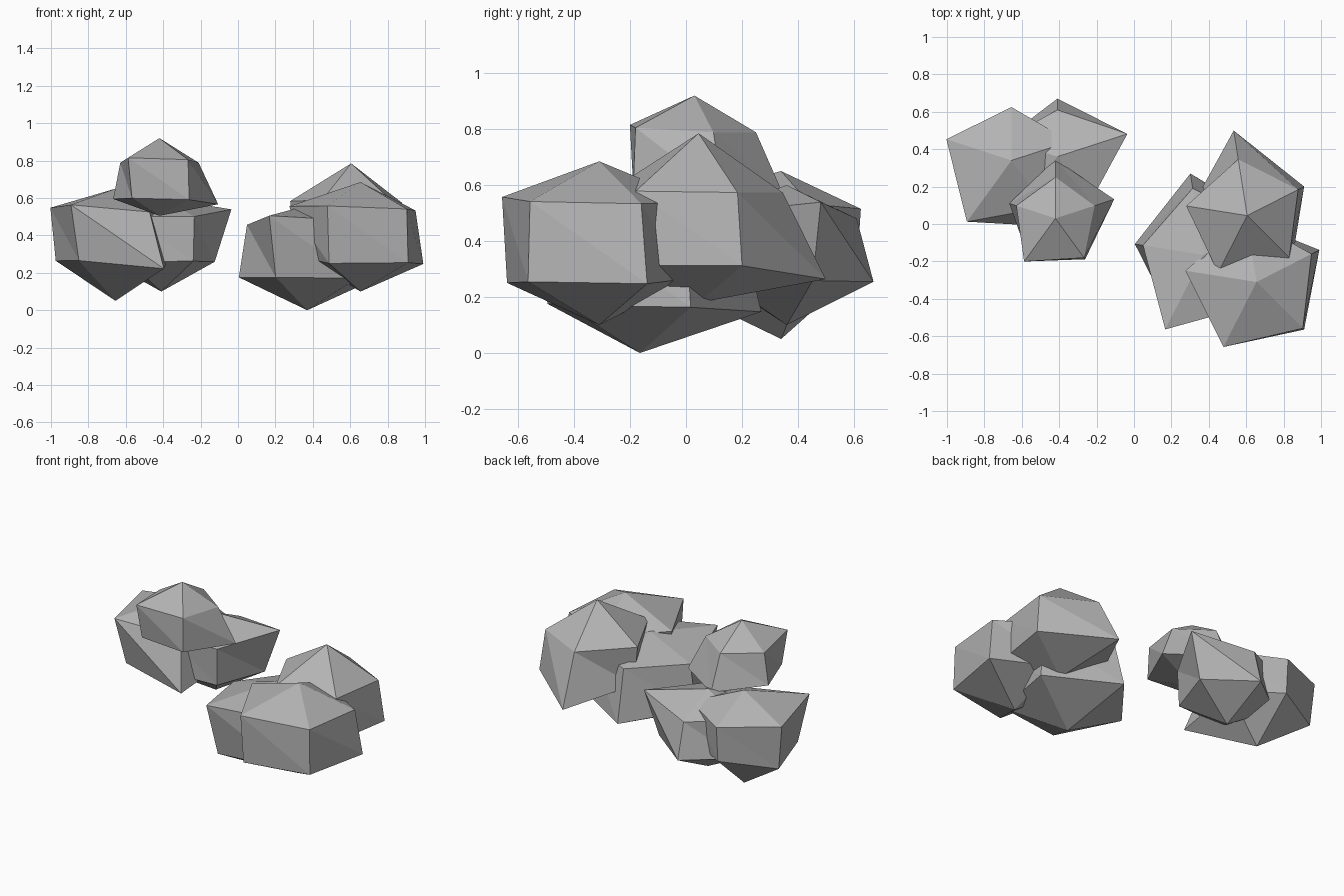
import bpy
import bmesh
from math import cos, sin, radians

SIDES = 5
RING_SLOPE = 0.404  # height of each ring per unit of radius: a squashed, coarse sphere

default = bpy.data.objects.get("Cube")
if default:
    bpy.data.objects.remove(default, do_unlink=True)

# Plain grey stone
stone = bpy.data.materials.new("grey_stone")
stone.use_nodes = True
grey = (0.45, 0.45, 0.45, 1)
stone.diffuse_color = grey
shader = next(n for n in stone.node_tree.nodes if n.type == "BSDF_PRINCIPLED")
shader.inputs["Base Color"].default_value = grey
shader.inputs["Roughness"].default_value = 0.9


def rock(name, centre, turn, top, bottom, upper, lower):
    """Chipped five-sided boulder: two uneven rings closed by a tip above and below."""
    cx, cy, cz = centre
    bm = bmesh.new()

    def ring(radii, side):
        verts = []
        for i, r in enumerate(radii):
            a = radians(turn + i * 360 / SIDES)
            verts.append(bm.verts.new((cx + r * cos(a), cy + r * sin(a), cz + side * RING_SLOPE * r)))
        return verts

    up, low = ring(upper, 1), ring(lower, -1)
    crown = bm.verts.new((cx, cy, top))
    foot = bm.verts.new((cx, cy, bottom))
    for i in range(SIDES):
        j = (i + 1) % SIDES
        bm.faces.new((crown, up[i], up[j]))
        bm.faces.new((up[i], low[i], low[j]))
        bm.faces.new((up[i], low[j], up[j]))
        bm.faces.new((foot, low[j], low[i]))
    bmesh.ops.recalc_face_normals(bm, faces=bm.faces[:])

    mesh = bpy.data.meshes.new(name)
    bm.to_mesh(mesh)
    bm.free()
    mesh.materials.append(stone)
    obj = bpy.data.objects.new(name, mesh)
    bpy.context.collection.objects.link(obj)
    return obj


# Ring radii run counter-clockwise from the +x side
# Right-hand pile
RIGHT_TURN = 18
rock("right_pile_outer_rock", (-0.655, 0.34, 0.4), RIGHT_TURN, top=0.65, bottom=0.05,
     upper=(0.33, 0.285, 0.366, 0.405, 0.31),
     lower=(0.3, 0.27, 0.336, 0.333, 0.44))
rock("right_pile_inner_rock", (-0.41, 0.36, 0.38), RIGHT_TURN, top=0.6, bottom=0.1,
     upper=(0.394, 0.25, 0.3, 0.3, 0.3),
     lower=(0.3, 0.31, 0.3, 0.3, 0.29))
rock("right_pile_top_rock", (-0.42, 0.03, 0.7), RIGHT_TURN, top=0.92, bottom=0.505,
     upper=(0.22, 0.22, 0.22, 0.285, 0.26),
     lower=(0.33, 0.315, 0.26, 0.25, 0.27))

# Left-hand pile
LEFT_TURN = 27
rock("left_pile_low_rock", (0.37, -0.165, 0.325), LEFT_TURN, top=0.56, bottom=0,
     upper=(0.36, 0.36, 0.326, 0.447, 0.38),
     lower=(0.4, 0.44, 0.37, 0.37, 0.38))
rock("left_pile_top_rock", (0.605, 0.045, 0.45), LEFT_TURN, top=0.785, bottom=0.18,
     upper=(0.306, 0.305, 0.33, 0.342, 0.318),
     lower=(0.342, 0.46, 0.3, 0.32, 0.34))
rock("left_pile_front_rock", (0.655, -0.31, 0.4), LEFT_TURN, top=0.685, bottom=0.1,
     upper=(0.33, 0.35, 0.385, 0.39, 0.35),
     lower=(0.377, 0.33, 0.3, 0.37, 0.36))
